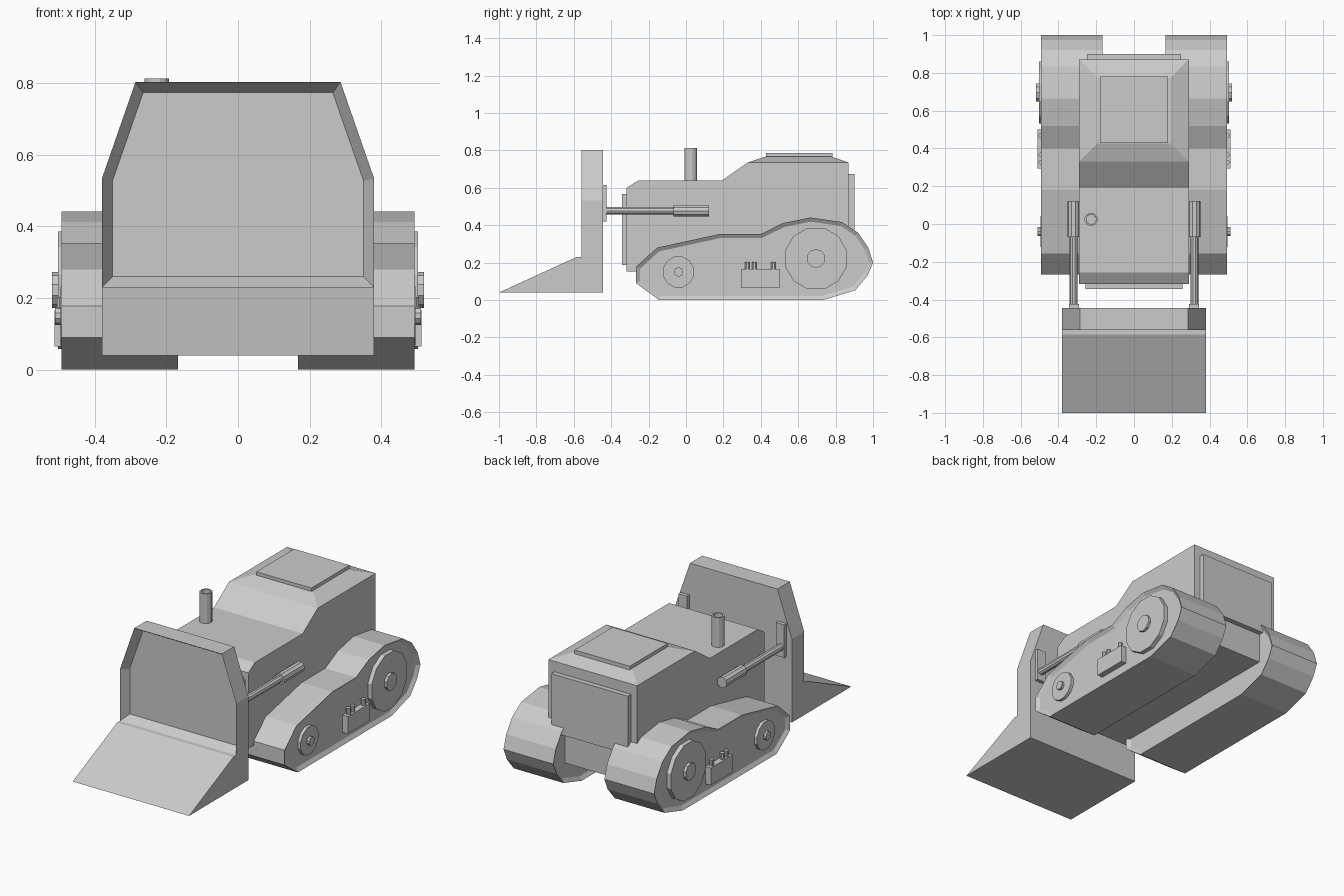
import bpy, bmesh
from math import pi
from mathutils import Matrix, Vector

if "Cube" in bpy.data.objects:
    bpy.data.objects.remove(bpy.data.objects["Cube"])


def finish(bm, name):
    bmesh.ops.recalc_face_normals(bm, faces=bm.faces)
    me = bpy.data.meshes.new(name)
    bm.to_mesh(me)
    bm.free()
    ob = bpy.data.objects.new(name, me)
    bpy.context.collection.objects.link(ob)
    return ob


def prism(name, pts, axis, a, b, insets=()):
    """Extrude a profile along x (pts are y,z) or y (pts are x,z).
    insets: (direction, thickness, depth) applied to the face pointing that way."""
    put = (lambda p: (a, p[0], p[1])) if axis == 'x' else (lambda p: (p[0], a, p[1]))
    bm = bmesh.new()
    f = bm.faces.new([bm.verts.new(put(p)) for p in pts])
    ext = bmesh.ops.extrude_face_region(bm, geom=[f])
    vs = [g for g in ext['geom'] if isinstance(g, bmesh.types.BMVert)]
    step = (b - a, 0, 0) if axis == 'x' else (0, b - a, 0)
    bmesh.ops.translate(bm, verts=vs, vec=step)
    bmesh.ops.recalc_face_normals(bm, faces=bm.faces)
    for d, thick, depth in insets:
        d = Vector(d)
        bm.normal_update()
        # furthest face along d
        f = max((f for f in bm.faces if f.normal.dot(d) > 0.99),
                key=lambda f: f.calc_center_median().dot(d))
        bmesh.ops.inset_region(bm, faces=[f], thickness=thick, depth=depth,
                               use_even_offset=True)
    return finish(bm, name)


def box(name, x0, x1, y0, y1, z0, z1):
    return prism(name, [(y0, z0), (y1, z0), (y1, z1), (y0, z1)], 'x', x0, x1)


def cyl(name, r, depth, loc, axis='z', n=12):
    bm = bmesh.new()
    rot = {'z': Matrix(), 'x': Matrix.Rotation(pi / 2, 4, 'Y'),
           'y': Matrix.Rotation(pi / 2, 4, 'X')}[axis]
    bmesh.ops.create_cone(bm, cap_ends=True, segments=n, radius1=r, radius2=r,
                          depth=depth,
                          matrix=Matrix.Translation(loc) @ rot @ Matrix.Rotation(pi / n, 4, 'Z'))
    return finish(bm, name)


# Hull with hood, sloped windscreen and raised roof
prism('hull', [(-.317, .153), (-.317, .60), (-.257, .638), (.19, .638),
               (.33, .735), (.87, .735), (.87, .153)], 'x', -.29, .29,
      insets=[((0, 0, 1), .095, .032)])
box('roof_hatch', -.18, .18, .428, .782, .76, .787)
box('rear_panel', -.25, .25, .86, .90, .33, .674)
box('front_grille', -.258, .258, -.343, -.30, .187, .567)

# Exhaust pipe with an open top
pipe = cyl('exhaust_pipe', .035, .18, (-.227, .025, .723))
bm = bmesh.new()
bm.from_mesh(pipe.data)
top = max(bm.faces, key=lambda f: f.calc_center_median().z)
bmesh.ops.inset_region(bm, faces=[top], thickness=.009)
bmesh.ops.inset_region(bm, faces=[top], thickness=.0005, depth=-.1)
bm.to_mesh(pipe.data)
bm.free()

# Blade: recessed upper plate and wedge-shaped scoop
prism('blade_plate', [(-.38, .23), (.38, .23), (.38, .533), (.286, .803),
                      (-.286, .803), (-.38, .533)], 'y', -.56, -.445,
      insets=[((0, -1, 0), .03, -.05)])
prism('blade_scoop', [(-1, .04), (-.585, .23), (-.445, .23), (-.445, .04)],
      'x', -.38, .38)

track = [(-.144, 0), (.733, 0), (.905, .052), (.97, .13), (1, .20), (.975, .28),
         (.92, .36), (.835, .417), (.665, .441), (.52, .412), (.40, .353),
         (.18, .353), (-.155, .28), (-.267, .178), (-.267, .09)]

for s, side in ((-1, 'left'), (1, 'right')):
    # Track loop with recessed sides
    prism('track_' + side, track, 'x', s * .167, s * .492,
          insets=[((1, 0, 0), .022, -.015), ((-1, 0, 0), .022, -.015)])
    # Wheels and hubs
    for label, y, z, r, hub, x in (('rear', .695, .222, .17, .05, .503),
                                   ('front', -.04, .15, .085, .025, .495)):
        cyl(f'{label}_wheel_{side}', r, .06, (s * (x - .03), y, z), 'x', 12)
        cyl(f'{label}_hub_{side}', hub, .06, (s * (x - .014), y, z), 'x', 10)
    # Side equipment box with knobs
    xs = sorted((s * .45, s * .512))
    box('side_box_' + side, *xs, .295, .50, .065, .167)
    for i, y in enumerate((.328, .366, .467)):
        cyl(f'box_knob_{i}_{side}', .013, .06, (s * .493, y, .173), 'z', 8)
    # Blade piston: cylinder, rod and bracket
    cyl('piston_cylinder_' + side, .032, .19, (s * .32, .027, .477), 'y', 10)
    cyl('piston_rod_' + side, .021, .40, (s * .32, -.25, .477), 'y', 10)
    xs = sorted((s * .29, s * .345))
    box('blade_bracket_' + side, *xs, -.46, -.424, .42, .615)
